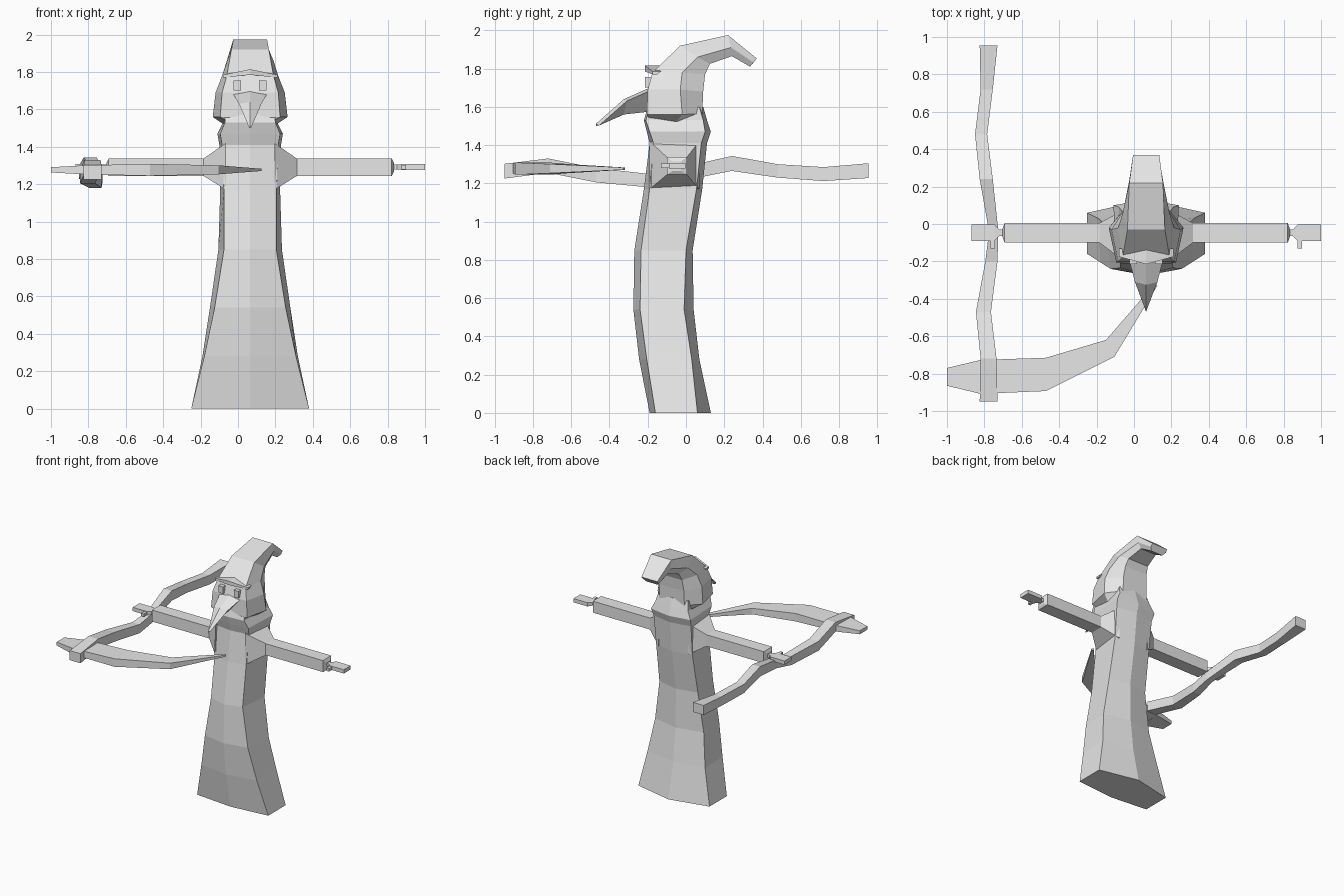
import bpy, bmesh
from mathutils import Vector

CX = 0.065  # centre line of the figure

cube = bpy.data.objects.get("Cube")
if cube:
    bpy.data.objects.remove(cube, do_unlink=True)

grey = bpy.data.materials.new("plain_grey")
grey.use_nodes = True
grey.diffuse_color = (0.8, 0.8, 0.8, 1)
grey.node_tree.nodes["Principled BSDF"].inputs["Base Color"].default_value = (0.8, 0.8, 0.8, 1)


def loft(name, rings):
    """Skin a list of equal-length rings, with capped ends."""
    bm = bmesh.new()
    loops = [[bm.verts.new(p) for p in ring] for ring in rings]
    n = len(loops[0])
    for a, b in zip(loops, loops[1:]):
        for i in range(n):
            j = (i + 1) % n
            bm.faces.new((a[i], a[j], b[j], b[i]))
    bm.faces.new(loops[0])
    bm.faces.new(loops[-1])
    bmesh.ops.recalc_face_normals(bm, faces=bm.faces)
    mesh = bpy.data.meshes.new(name)
    bm.to_mesh(mesh)
    bm.free()
    mesh.materials.append(grey)
    ob = bpy.data.objects.new(name, mesh)
    bpy.context.collection.objects.link(ob)
    return ob


def rect_x(x, y0, y1, z0, z1):
    return [(x, y0, z0), (x, y1, z0), (x, y1, z1), (x, y0, z1)]


def rect_y(y, x0, x1, z0, z1):
    return [(x0, y, z0), (x1, y, z0), (x1, y, z1), (x0, y, z1)]


def box(name, x0, x1, y0, y1, z0, z1):
    return loft(name, [rect_x(x, y0, y1, z0, z1) for x in (x0, x1)])


# Robe: six-sided, with a ridge down the front and the back
def robe_ring(z, ridge, front, back, spine, wf, wb):
    return [(CX, ridge, z), (CX + wf, front, z), (CX + wb, back, z),
            (CX, spine, z), (CX - wb, back, z), (CX - wf, front, z)]


loft("robe", [robe_ring(*r) for r in [
    (0, -.19, -.16, .06, .13, .315, .315),
    (.28, -.245, -.205, .03, .07, .245, .255),
    (.54, -.275, -.24, -.01, .04, .19, .215),
    (.85, -.27, -.235, 0, .035, .14, .17),
    (1.17, -.22, -.19, .055, .085, .14, .16),
    (1.41, -.19, -.17, .08, .11, .15, .165),
    (1.47, -.205, -.19, .1, .13, .16, .175),
    (1.53, -.22, -.21, .09, .11, .135, .145),
    (1.6, -.2, -.19, .07, .09, .13, .13)]])

# Sleeves flare out of the robe and end in small flat hands
for side, s in (("left", 1), ("right", -1)):
    loft(side + "_sleeve", [rect_x(CX + s * x, *r) for x, *r in [
        (.13, -.19, .07, 1.17, 1.42),
        (.25, -.1, .005, 1.245, 1.337),
        (.757, -.1, .005, 1.245, 1.337),
        (.768, -.07, -.025, 1.265, 1.315)]])
    loft(side + "_hand", [rect_x(CX + s * x, *r) for x, *r in [
        (.76, -.065, -.03, 1.28, 1.305),
        (.785, -.065, -.03, 1.28, 1.305),
        (.81, -.09, -.003, 1.277, 1.307),
        (.935, -.09, -.003, 1.277, 1.307)]])
    box(side + "_thumb", CX + s * .808, CX + s * .832, -.13, -.08, 1.28, 1.303)


# Hood: bent cone; each ring has a front pair, a side pair and a back pair
def hood_ring(front, side, back):
    right = [(CX + w, y, z) for w, y, z in (front, side, back)]
    return right + [(2 * CX - x, y, z) for x, y, z in reversed(right)]


loft("hood", [hood_ring(*r) for r in [
    ((.12, -.19, 1.535), (.14, -.05, 1.52), (.1, .1, 1.505)),
    ((.16, -.205, 1.56), (.2, -.02, 1.56), (.11, .085, 1.565)),
    ((.15, -.2, 1.69), (.185, -.03, 1.69), (.11, .09, 1.68)),
    ((.125, -.175, 1.78), (.15, -.02, 1.78), (.1, .1, 1.77)),
    ((.1, -.03, 1.92), (.125, .06, 1.86), (.09, .125, 1.825)),
    ((.09, .22, 1.975), (.09, .235, 1.91), (.07, .24, 1.865)),
    ((.07, .37, 1.853), (.07, .352, 1.832), (.05, .335, 1.81))]])

# Brow: peaked lip over the eyes
loft("brow", [[(CX + x, -.15, z0), (CX + x, y, z0), (CX + x, y, z1), (CX + x, -.13, z1)]
              for x, y, z0, z1 in [(-.145, -.175, 1.77, 1.785),
                                   (0, -.215, 1.785, 1.815),
                                   (.145, -.175, 1.77, 1.785)]])
for side, s in (("left", 1), ("right", -1)):
    box(side + "_eye", CX + s * .048, CX + s * .088, -.215, -.17, 1.7, 1.755)


# Beak: drooping triangular section with a broad top
def beak_ring(w, y, top, low):
    return [(CX - w, y + .015, top - .01), (CX, y, top),
            (CX + w, y + .015, top - .01), (CX, y, low)]


loft("beak", [beak_ring(*r) for r in [
    (.095, -.19, 1.70, 1.575), (.06, -.325, 1.64, 1.56), (.005, -.47, 1.512, 1.5)]])

# Scythe pole: wavy bar held in the right hand, running front to back
loft("scythe_pole", [rect_y(*r) for r in [
    (-.95, -.825, -.73, 1.225, 1.302),
    (-.72, -.82, -.735, 1.255, 1.33),
    (-.47, -.845, -.765, 1.205, 1.28),
    (-.2, -.795, -.73, 1.18, 1.25),
    (-.04, -.775, -.725, 1.21, 1.28),
    (.24, -.825, -.755, 1.265, 1.343),
    (.48, -.85, -.785, 1.23, 1.3),
    (.72, -.82, -.755, 1.212, 1.285),
    (.955, -.825, -.73, 1.228, 1.305)]])


# Scythe blade: curved sweep from the heel to a fine tip
def blade_ring(back, front, half, mid=1.277):
    return [(*back, mid - half), (*front, mid - half), (*front, mid + half), (*back, mid + half)]


loft("scythe_blade", [blade_ring(*r) for r in [
    ((-1, -.77), (-1, -.865), .014),
    ((-.82, -.727), (-.82, -.908), .024),
    ((-.47, -.715), (-.47, -.893), .032),
    ((-.15, -.62), (-.105, -.71), .024),
    ((.11, -.32), (.125, -.33), .006)]])
